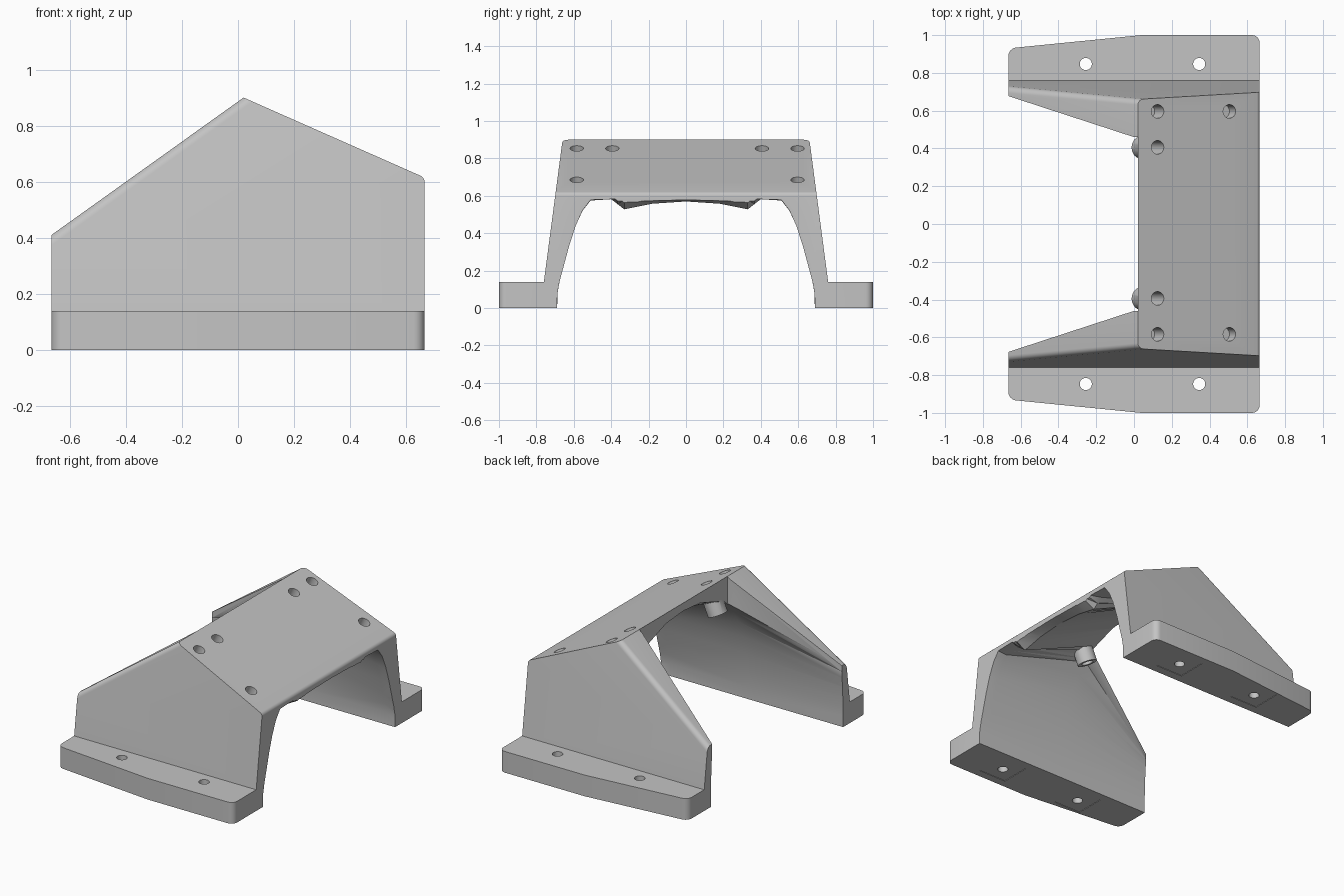
import bpy, bmesh, math
from mathutils import Vector

if "Cube" in bpy.data.objects:
    bpy.data.objects.remove(bpy.data.objects["Cube"])

grey = bpy.data.materials.new("satin grey")
grey.use_nodes = True
colour = (0.55, 0.55, 0.55, 1)
grey.diffuse_color = colour
grey.node_tree.nodes["Principled BSDF"].inputs["Base Color"].default_value = colour

END = 0.665           # half length along x
RIDGE_X, RIDGE_Z = 0.02, 0.9
LOW_Z = 0.615         # height of the plate's low edge


def make_object(name, bm):
    bmesh.ops.recalc_face_normals(bm, faces=bm.faces)
    mesh = bpy.data.meshes.new(name)
    bm.to_mesh(mesh)
    bm.free()
    obj = bpy.data.objects.new(name, mesh)
    bpy.context.collection.objects.link(obj)
    mesh.materials.append(grey)
    return obj


def prism(name, outline, z0, z1, round_corner=None, radius=0.04):
    """Upright prism; corners passing round_corner(co) get rounded."""
    bm = bmesh.new()
    base = bm.faces.new([bm.verts.new((x, y, z0)) for x, y in outline])
    top = bmesh.ops.extrude_face_region(bm, geom=[base])["geom"]
    for v in top:
        if isinstance(v, bmesh.types.BMVert):
            v.co.z = z1
    if round_corner:
        edges = [e for e in bm.edges
                 if abs(e.verts[0].co.z - e.verts[1].co.z) > 0.01 and round_corner(e.verts[0].co)]
        bmesh.ops.bevel(bm, geom=edges, offset=radius, segments=6, affect='EDGES', profile=0.5)
    return make_object(name, bm)


def rod(name, centre, axis, radius, length):
    bm = bmesh.new()
    bmesh.ops.create_cone(bm, cap_ends=True, segments=32, radius1=radius, radius2=radius, depth=length)
    turn = Vector((0, 0, 1)).rotation_difference(Vector(axis)).to_matrix()
    bmesh.ops.rotate(bm, verts=bm.verts, matrix=turn)
    bmesh.ops.translate(bm, verts=bm.verts, vec=centre)
    return make_object(name, bm)


def combine(target, other, operation):
    mod = target.modifiers.new(operation.lower(), 'BOOLEAN')
    mod.operation, mod.solver, mod.object = operation, 'EXACT', other
    bpy.context.view_layer.objects.active = target
    bpy.ops.object.modifier_apply(modifier=mod.name)
    bpy.data.objects.remove(other)


# Solid body: pentagon side outline with walls leaning inward
def lean(z):
    return 0.76 - 0.1 * (z - 0.14) / 0.76


bm = bmesh.new()
outline = [(-END, 0), (-END, 0.41), (RIDGE_X, RIDGE_Z), (END, LOW_Z), (END, 0)]
sides = [[bm.verts.new((x, s * lean(z), z)) for x, z in outline] for s in (-1, 1)]
for loop in sides:
    bm.faces.new(loop)
for i in range(5):
    j = (i + 1) % 5
    bm.faces.new((sides[0][i], sides[0][j], sides[1][j], sides[1][i]))
slopes = [bm.edges.get((loop[1], loop[2])) for loop in sides]
low_edge = bm.edges.get((sides[0][3], sides[1][3]))
bmesh.ops.bevel(bm, geom=slopes, offset=0.03, segments=6, affect='EDGES', profile=0.5)
bmesh.ops.bevel(bm, geom=[low_edge], offset=0.015, segments=5, affect='EDGES', profile=0.5)
bracket = make_object("bracket", bm)

# Mounting flanges with rounded outer corners
for s in (-1, 1):
    plan = [(-END, 0.69), (-END, 0.93), (0.04, 1), (END, 1), (END, 0.69)]
    flange = prism("flange", [(x, s * y) for x, y in plan], 0, 0.14,
                   lambda c: abs(c.y) > 0.9 and abs(c.x) > 0.5)
    combine(bracket, flange, 'UNION')

# Open space behind the plate
rear = [(-0.72, -0.695), (0, -0.46), (RIDGE_X, -0.46), (RIDGE_X, 0.46), (0, 0.46), (-0.72, 0.695)]
combine(bracket, prism("rear_gap", rear, -0.1, 1.1), 'DIFFERENCE')

# Arched tunnel: half sections (y, z) lofted along x
sections = [
    (-0.70, [(.69, -.05), (.69, .08), (.688, .2), (.683, .32), (.675, .4), (.6, .5), (.4, .6), (.2, .6), (0, .6)]),
    (0.015, [(.69, -.05), (.687, .08), (.65, .32), (.57, .56), (.46, .72), (.42, .75), (.34, .78), (.18, .835), (0, .85)]),
    (0.60, [(.69, -.05), (.688, .08), (.655, .22), (.59, .44), (.51, .575), (.40, .582), (.33, .528), (.18, .558), (0, .57)]),
    (0.70, [(.69, -.05), (.688, .08), (.655, .22), (.59, .44), (.51, .58), (.40, .582), (.33, .582), (.18, .582), (0, .582)]),
]


def smooth_points(half):
    """Mirror a half section and soften it with a spline on the wall and arch."""
    fine = []
    for i in range(len(half) - 1):
        a, b = Vector(half[i]), Vector(half[i + 1])
        fine.append(a)
        if 0 < i < 4:
            before, after = Vector(half[i - 1]), Vector(half[i + 2])
            fine.append((a + b) * 0.5625 - (before + after) * 0.0625)
        else:
            fine.append((a + b) / 2)
    return fine + [Vector(half[-1])] + [Vector((-p.x, p.y)) for p in reversed(fine)]


bm = bmesh.new()
rings = [[bm.verts.new((x, p.x, p.y)) for p in smooth_points(half)] for x, half in sections]
count = len(rings[0])
for a, b in zip(rings, rings[1:]):
    for i in range(count):
        j = (i + 1) % count
        bm.faces.new((a[i], a[j], b[j], b[i]))
bm.faces.new(rings[0])
bm.faces.new(rings[-1])
bmesh.ops.triangulate(bm, faces=bm.faces)
combine(bracket, make_object("tunnel", bm), 'DIFFERENCE')

# Screw bosses and holes, square to the sloping plate
slope = (LOW_Z - RIDGE_Z) / (END - RIDGE_X)
normal = Vector((-slope, 0, 1)).normalized()


def on_plate(x, y):
    return Vector((x, y, RIDGE_Z + slope * (x - RIDGE_X)))


for s in (-1, 1):
    spot = on_plate(0.125, s * 0.40 + 0.005)
    combine(bracket, rod("screw_boss", spot - normal * 0.11, normal, 0.062, 0.18), 'UNION')
    for x, y, depth in ((0.125, 0.59, 0.12), (0.505, 0.59, 0.08), (0.125, 0.40, 0.4)):
        spot = on_plate(x, s * y + 0.006)
        combine(bracket, rod("plate_hole", spot, normal, 0.036, depth * 2), 'DIFFERENCE')
    # Flange holes and their shallow square seats underneath
    for x in (-0.255, 0.345):
        y = s * 0.847
        seat = [(x + a, y + b) for a, b in ((-.1, -.1), (.1, -.1), (.1, .1), (-.1, .1))]
        combine(bracket, prism("nut_seat", seat, -0.05, 0.003), 'DIFFERENCE')
        combine(bracket, rod("flange_hole", (x, y, 0.07), (0, 0, 1), 0.032, 0.4), 'DIFFERENCE')

bpy.ops.object.select_all(action='DESELECT')
bracket.select_set(True)
bpy.context.view_layer.objects.active = bracket
bpy.ops.object.shade_smooth_by_angle(angle=math.radians(28))
